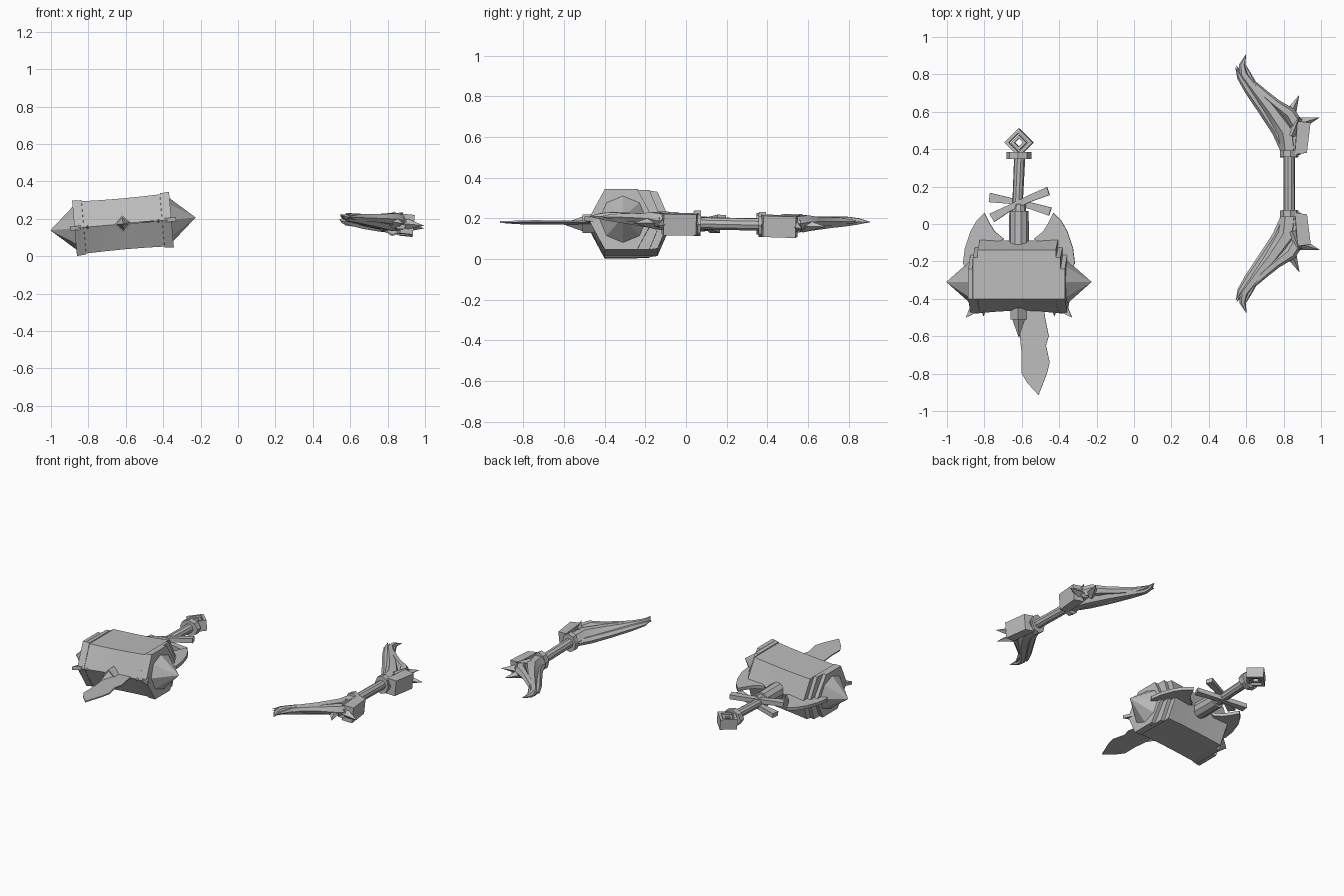
import bpy, bmesh, math
from mathutils import Matrix, Vector

cube = bpy.data.objects.get("Cube")
if cube:
    bpy.data.objects.remove(cube, do_unlink=True)

grey = bpy.data.materials.new("plain grey")
grey.use_nodes = True
grey.diffuse_color = (0.5, 0.5, 0.5, 1)
grey.node_tree.nodes["Principled BSDF"].inputs["Base Color"].default_value = (0.5, 0.5, 0.5, 1)

# Each weapon has its own slightly tilted frame
HAMMER = Matrix.Translation((-0.615, 0, 0.173)) @ Matrix.Rotation(-0.088, 4, 'Y')
BOW = (Matrix.Translation((0.83, 0.215, 0.173)) @ Matrix.Rotation(0.1, 4, 'Y')
       @ Matrix.Rotation(-0.02, 4, 'X'))


def finish(name, bm, frame):
    bmesh.ops.remove_doubles(bm, verts=bm.verts, dist=0.0005)
    bmesh.ops.recalc_face_normals(bm, faces=bm.faces)
    mesh = bpy.data.meshes.new(name)
    bm.to_mesh(mesh)
    bm.free()
    mesh.materials.append(grey)
    obj = bpy.data.objects.new(name, mesh)
    obj.matrix_world = frame
    bpy.context.collection.objects.link(obj)
    bpy.ops.object.select_all(action='DESELECT')
    obj.select_set(True)
    bpy.context.view_layer.objects.active = obj
    bpy.ops.object.shade_smooth_by_angle(angle=math.radians(32))
    return obj


def skin(name, rings, frame):
    """Join closed rings of points and cap both ends."""
    bm = bmesh.new()
    loops = [[bm.verts.new(p) for p in ring] for ring in rings]
    n = len(loops[0])
    for a, b in zip(loops, loops[1:]):
        for i in range(n):
            j = (i + 1) % n
            bm.faces.new((a[i], a[j], b[j], b[i]))
    bm.faces.new(loops[0])
    bm.faces.new(loops[-1])
    return finish(name, bm, frame)


def sweep(name, pts, radii, frame, sides=8, flat=1.0):
    """Tapered tube along a path."""
    pts = [Vector(p) if len(p) == 3 else Vector((*p, 0)) for p in pts]
    rings = []
    for i, p in enumerate(pts):
        t = (pts[min(i + 1, len(pts) - 1)] - pts[max(i - 1, 0)]).normalized()
        side = t.cross(Vector((0, 0, 1))).normalized()
        up = side.cross(t)
        r = max(radii[i], 0.0001)
        rings.append([p + r * (math.cos(a) * side + flat * math.sin(a) * up)
                      for a in (2 * math.pi * k / sides for k in range(sides))])
    return skin(name, rings, frame)


def plate(name, outline, thick, frame, z=0.0):
    """Flat outline given a thickness."""
    return skin(name, [[(x, y, z + s * thick / 2) for x, y in outline] for s in (-1, 1)], frame)


# ---- Hammer head: six-sided, waisted, stepped towards the back ----
def head_ring(u, height, front, top_shift, back_shift):
    y = -0.3
    return [(u, y - front, 0), (u, y - 0.1, height), (u, y + 0.06 + top_shift, height),
            (u, y + 0.14 + back_shift, 0), (u, y + 0.06 + top_shift, -height), (u, y - 0.1, -height)]


half = [(0.26, 0.149, 0.18, 0, 0), (0.236, 0.148, 0.179, 0, 0),
        (0.235, 0.147, 0.178, 0.06, 0.04), (0.211, 0.146, 0.177, 0.06, 0.04),
        (0.21, 0.14, 0.176, 0.1, 0.08), (0.1, 0.137, 0.167, 0.1, 0.073)]
sections = [(-u, *rest) for u, *rest in half] + [(0, 0.136, 0.164, 0.1, 0.07)] + half[::-1]
skin("hammer_head", [head_ring(*s) for s in sections], HAMMER)

for s, side in ((-1, "right"), (1, "left")):
    # End spikes and small front studs
    sweep(f"{side}_end_spike", [(s * 0.26, -0.31), (s * 0.39, -0.31)], [0.115, 0], HAMMER)
    sweep(f"{side}_front_stud", [(s * 0.19, -0.46), (s * 0.19, -0.495)], [0.014, 0], HAMMER, 4)
    # Curved blades behind the head
    crescent = [(0.185, 0.06), (0.225, 0.02), (0.26, -0.04), (0.29, -0.13), (0.3, -0.21), (0.25, -0.3),
                (0.26, -0.44), (0.285, -0.5), (0.22, -0.47), (0.2, -0.3), (0.18, -0.14),
                (0.08, -0.08), (0.13, -0.04), (0.155, 0.0)]
    plate(f"{side}_crescent", [(s * x, y) for x, y in crescent], 0.022, HAMMER)
    # Crossed bars
    bar = plate(f"{side}_crossed_bar", [(-0.165, -0.03), (-0.06, -0.015), (0.06, -0.018), (0.165, -0.03),
                (0.17, 0.015), (0.06, 0.018), (-0.06, 0.018), (-0.17, 0.02)], 0.03, HAMMER, s * 0.016)
    bar.matrix_world = (HAMMER @ Matrix.Translation((0.005, 0.11, 0))
                        @ Matrix.Rotation(0.45 if s > 0 else -0.22, 4, 'Z'))

# Front spike and leaf blade
sweep("front_collar", [(0, -0.45), (0, -0.51)], [0.046, 0.046], HAMMER, 4)
sweep("front_spike", [(0, -0.51), (0, -0.61)], [0.036, 0], HAMMER, 4)
plate("leaf_blade", [(0.0, -0.42), (0.005, -0.6), (0.015, -0.7), (0.015, -0.8), (0.045, -0.85),
                     (0.105, -0.915), (0.15, -0.8), (0.165, -0.74), (0.145, -0.65),
                     (0.16, -0.6), (0.14, -0.5), (0.13, -0.42)], 0.008, HAMMER)

# Handle
sweep("handle_sleeve", [(0, -0.15), (0, 0.07)], [0.054, 0.052], HAMMER, 10)
sweep("handle_dome", [(0, 0.06), (0, 0.105), (0, 0.12)], [0.04, 0.036, 0.02], HAMMER, 10)
sweep("handle_shaft", [(-0.008, 0.1), (0.004, 0.36)], [0.028, 0.03], HAMMER, 10)
sweep("handle_collar", [(0, 0.348), (0, 0.386)], [0.066, 0.066], HAMMER, 8, 0.8)


# Diamond pommel: an open frame round a smaller open frame
def diamond_frame(name, outer, inner, thick):
    bm = bmesh.new()
    loops = [[bm.verts.new((r * x, 0.435 + r * y, z)) for x, y in ((1, 0), (0, 1), (-1, 0), (0, -1))]
             for r, z in ((outer, -thick), (outer, thick), (inner, thick), (inner, -thick))]
    for a, b in zip(loops, loops[1:] + loops[:1]):
        for i in range(4):
            j = (i + 1) % 4
            bm.faces.new((a[i], a[j], b[j], b[i]))
    finish(name, bm, HAMMER)


diamond_frame("pommel_frame", 0.076, 0.052, 0.035)
diamond_frame("pommel_inner_frame", 0.043, 0.022, 0.025)

# ---- Bow ----
sweep("bow_grip", [(0, -0.17), (0, 0.17)], [0.031, 0.031], BOW, 10)

for s, side in ((1, "back"), (-1, "front")):
    def limb(part, pts, radii, sides=6, flat=1.0):
        sweep(f"{side}_{part}", [(p[0], s * p[1], p[2] if len(p) > 2 else 0) for p in pts],
              radii, BOW, sides, flat)

    limb("limb_collar", [(0, 0.142), (0, 0.178)], [0.05, 0.05], 8, 1.25)
    plate(f"{side}_limb_block", [(x, s * y) for x, y in
          ((0.025, 0.155), (0.09, 0.165), (0.11, 0.325), (0.04, 0.335))], 0.105, BOW)
    # Twisted limb strands
    limb("limb_core", [(0, 0.16), (-0.015, 0.28), (-0.1, 0.4), (-0.18, 0.5), (-0.245, 0.585),
                       (-0.252, 0.635), (-0.23, 0.695)],
         [0.045, 0.05, 0.038, 0.03, 0.025, 0.017, 0])
    limb("limb_root", [(0.015, 0.16), (0.04, 0.35)], [0.045, 0.035])
    limb("outer_strand", [(0.045, 0.3, 0.01), (0, 0.375, 0.02), (-0.07, 0.425, 0.015),
                          (-0.13, 0.475, 0.01), (-0.195, 0.535, 0.005), (-0.235, 0.63, 0)],
         [0.04, 0.036, 0.026, 0.024, 0.02, 0.006])
    limb("inner_strand", [(-0.02, 0.17, -0.01), (-0.065, 0.28, -0.02), (-0.14, 0.39, -0.015),
                          (-0.22, 0.5, -0.005), (-0.265, 0.57, 0), (-0.29, 0.625, 0.01)],
         [0.022, 0.026, 0.024, 0.02, 0.015, 0])
    # Thorns at the shoulder
    limb("side_thorn", [(0.05, 0.32), (0.166, 0.355)], [0.036, 0], 4)
    limb("tall_thorn", [(0, 0.36), (0.055, 0.475)], [0.036, 0], 4)
    limb("upper_thorn", [(0.01, 0.26, 0.03), (0.05, 0.36, 0.06)], [0.025, 0], 4)
    limb("tip_thorn", [(-0.24, 0.56), (-0.285, 0.635)], [0.018, 0], 4)
